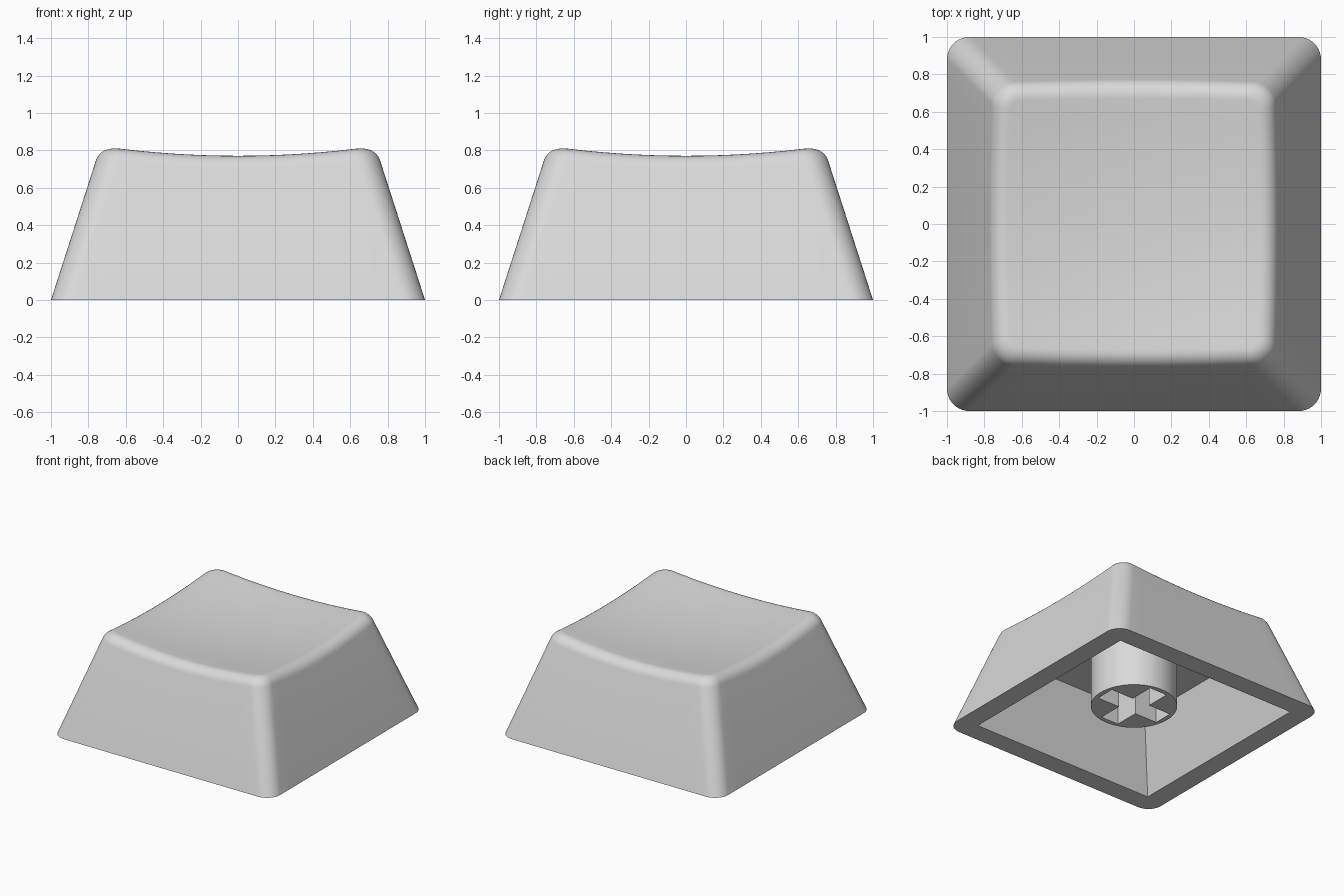
import bpy, bmesh, math

if "Cube" in bpy.data.objects:
    bpy.data.objects.remove(bpy.data.objects["Cube"])

# Main dimensions
TAPER = 0.322            # inward lean of the walls per unit of height
CORNER = 0.12            # plan corner radius
FILLET = 0.075           # reach of the rounding round the top edge
RIM, CEILING = 0.835, 0.555   # half width of the opening, height of the cavity
STEM_R, STEM_Z = 0.325, 0.11

grey = bpy.data.materials.new("light_grey")
grey.diffuse_color = (0.7, 0.7, 0.7, 1)
grey.use_nodes = True
grey.node_tree.nodes["Principled BSDF"].inputs["Base Color"].default_value = grey.diffuse_color


def dish(x, y):
    """Height of the scooped top."""
    return 0.725 + 0.1 * (x * x + y * y)


def outline(corner_steps=10, side_steps=14):
    """Samples round a rounded square: (centre x, centre y, normal x, normal y)."""
    out = []
    for q in range(4):
        a0 = q * math.pi / 2
        cx, cy = (1, -1, -1, 1)[q], (1, 1, -1, -1)[q]
        dx, dy = (1, -1, -1, 1)[(q + 1) % 4], (1, 1, -1, -1)[(q + 1) % 4]
        for j in range(corner_steps + 1):
            a = a0 + j / corner_steps * math.pi / 2
            out.append((cx, cy, math.cos(a), math.sin(a)))
        a = a0 + math.pi / 2
        for j in range(1, side_steps):
            f = j / side_steps
            out.append((cx + (dx - cx) * f, cy + (dy - cy) * f, math.cos(a), math.sin(a)))
    return out


SAMPLES = outline()


def place(s, half, r, z):
    return (s[0] * (half - r) + s[2] * r, s[1] * (half - r) + s[3] * r, z)


def wall(s, z):
    return place(s, 1 - TAPER * z, CORNER, z)


def top_arc(s, steps=7):
    """Circular rounding from the wall to the dish at one sample."""
    z = 0.8
    for _ in range(12):
        z = dish(*wall(s, z)[:2])
    e = wall(s, z)
    a = wall(s, z - FILLET * 0.95)
    bx, by = e[0] - s[2] * FILLET, e[1] - s[3] * FILLET
    b = (bx, by, dish(bx, by))
    pts = []
    for i in range(steps + 1):
        t = i / steps
        k = ((1 - t) ** 2, 2 * t * (1 - t) * 0.77, t * t)
        pts.append(tuple((k[0] * p + k[1] * q + k[2] * r) / sum(k)
                         for p, q, r in zip(a, e, b)))
    return pts


def finish(name, bm):
    bmesh.ops.recalc_face_normals(bm, faces=bm.faces)
    mesh = bpy.data.meshes.new(name)
    bm.to_mesh(mesh)
    bm.free()
    mesh.materials.append(grey)
    ob = bpy.data.objects.new(name, mesh)
    bpy.context.collection.objects.link(ob)
    return ob


def activate(ob):
    bpy.ops.object.select_all(action='DESELECT')
    ob.select_set(True)
    bpy.context.view_layer.objects.active = ob


# Shell: cavity, rim, walls, rounded edge and dish as one stack of rings
bm = bmesh.new()
arcs = [top_arc(s) for s in SAMPLES]
rings = [[place(s, RIM - TAPER * CEILING, 0, CEILING) for s in SAMPLES],
         [place(s, RIM, 0, 0) for s in SAMPLES],
         [wall(s, 0) for s in SAMPLES]]
rings += [list(r) for r in zip(*arcs)]
edge = rings[-1]
for f in (0.85, 0.7, 0.55, 0.4, 0.25, 0.1):
    rings.append([(x * f, y * f, dish(x * f, y * f)) for x, y, _ in edge])
loops = [[bm.verts.new(p) for p in ring] for ring in rings]
n = len(SAMPLES)
for lo, hi in zip(loops, loops[1:]):
    for i in range(n):
        j = (i + 1) % n
        bm.faces.new((lo[i], lo[j], hi[j], hi[i]))
bm.faces.new(loops[0])
bm.faces.new(loops[-1])
bmesh.ops.remove_doubles(bm, verts=bm.verts, dist=1e-5)
shell = finish("keycap_shell", bm)

# Stem: round post hanging from the ceiling
bm = bmesh.new()
top = CEILING + 0.04
bmesh.ops.create_cone(bm, cap_ends=True, segments=64, radius1=STEM_R, radius2=STEM_R,
                      depth=top - STEM_Z)
bmesh.ops.translate(bm, verts=bm.verts, vec=(0, 0, (top + STEM_Z) / 2))
stem = finish("stem", bm)

# Cross-shaped socket cut into the stem
bm = bmesh.new()
L, W = 0.285, 0.08
quarter = [(L, -W), (L, W), (W, W)]
cross = []
for q in range(4):
    c, s = (1, 0, -1, 0)[q], (0, 1, 0, -1)[q]
    cross += [bm.verts.new((x * c - y * s, x * s + y * c, 0)) for x, y in quarter]
face = bm.faces.new(cross)
ext = bmesh.ops.extrude_face_region(bm, geom=[face])
bmesh.ops.translate(bm, vec=(0, 0, CEILING),
                    verts=[v for v in ext["geom"] if isinstance(v, bmesh.types.BMVert)])
cutter = finish("socket_cutter", bm)
cutter.hide_render = True
mod = stem.modifiers.new("socket", 'BOOLEAN')
mod.operation = 'DIFFERENCE'
mod.solver = 'EXACT'
mod.object = cutter
activate(stem)
bpy.ops.object.modifier_apply(modifier="socket")
bpy.data.objects.remove(cutter)

for ob in (shell, stem):
    activate(ob)
    bpy.ops.object.shade_smooth_by_angle(angle=math.radians(30))
